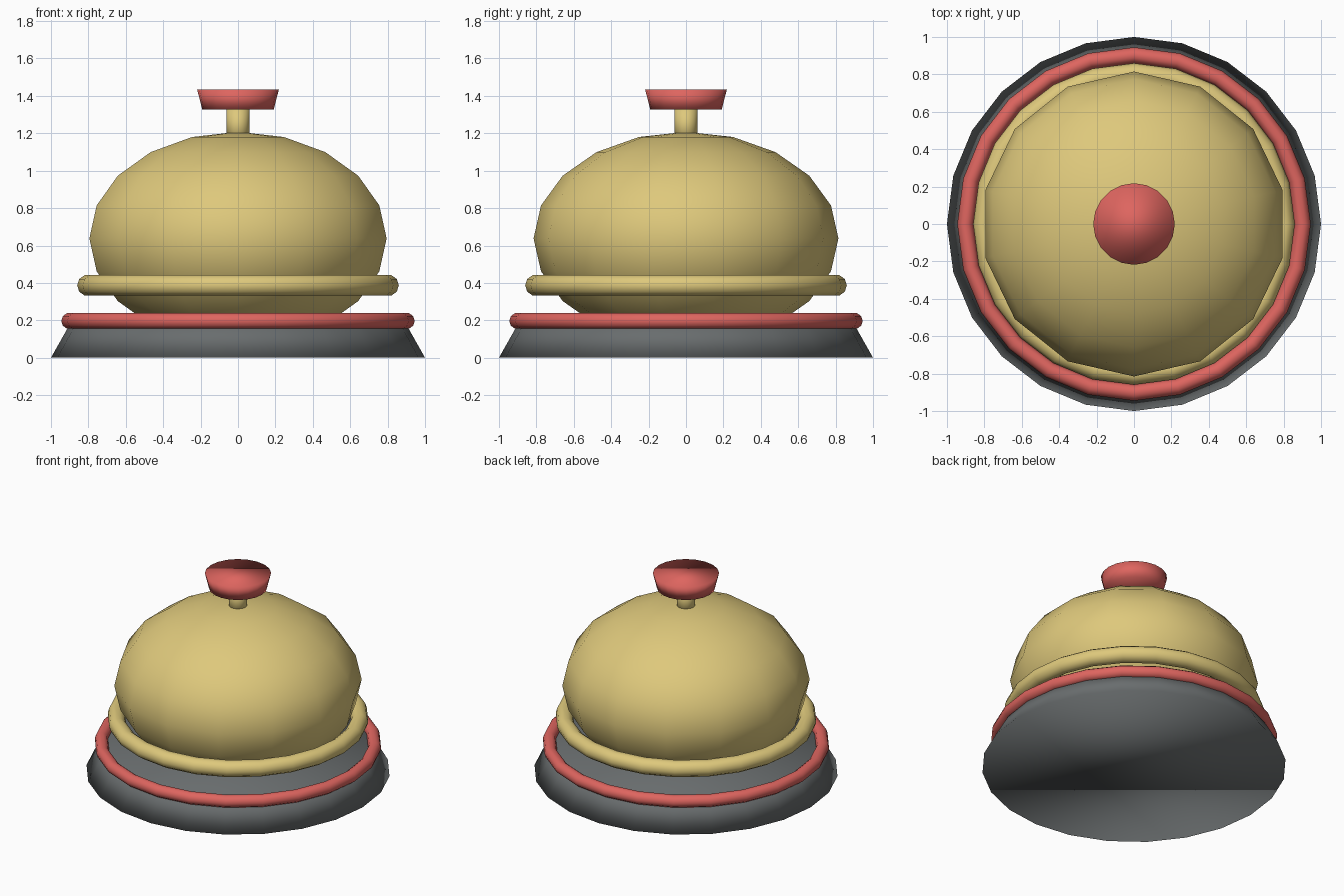
import bpy

cube = bpy.data.objects.get("Cube")
if cube:
    bpy.data.objects.remove(cube, do_unlink=True)


def material(name, rgb):
    mat = bpy.data.materials.new(name)
    mat.use_nodes = True
    mat.diffuse_color = (*rgb, 1)
    mat.node_tree.nodes["Principled BSDF"].inputs["Base Color"].default_value = (*rgb, 1)
    return mat


brass = material("brass yellow", (0.73, 0.58, 0.20))
red = material("coral red", (0.73, 0.13, 0.115))
grey = material("dark grey", (0.14, 0.152, 0.155))


def finish(name, mat):
    # The whole part is softly shaded, caps included
    obj = bpy.context.object
    obj.name = obj.data.name = name
    obj.data.materials.append(mat)
    obj.data.polygons.foreach_set("use_smooth", [True] * len(obj.data.polygons))
    return obj


def frustum(name, mat, r_low, r_high, z_low, z_high, sides):
    bpy.ops.mesh.primitive_cone_add(
        vertices=sides, radius1=r_low, radius2=r_high,
        depth=z_high - z_low, location=(0, 0, (z_low + z_high) / 2))
    return finish(name, mat)


def ring(name, mat, radius, thickness, z):
    bpy.ops.mesh.primitive_torus_add(
        major_segments=24, minor_segments=10,
        major_radius=radius, minor_radius=thickness, location=(0, 0, z))
    return finish(name, mat)


# Base plate and its trim
frustum("base", grey, 1.0, 0.89, 0, 0.195, 24)
ring("base_trim", red, 0.902, 0.043, 0.197)

# Flattened bell dome with a rolled rim
bpy.ops.mesh.primitive_uv_sphere_add(segments=14, ring_count=10, radius=1, location=(0, 0, 0.638))
dome = finish("bell_dome", brass)
dome.scale = (0.815, 0.815, 0.57)
ring("bell_rim", brass, 0.803, 0.057, 0.387)

# Push button on its stem
frustum("button_stem", brass, 0.061, 0.061, 1.15, 1.34, 16)
frustum("button", red, 0.191, 0.218, 1.326, 1.433, 20)
